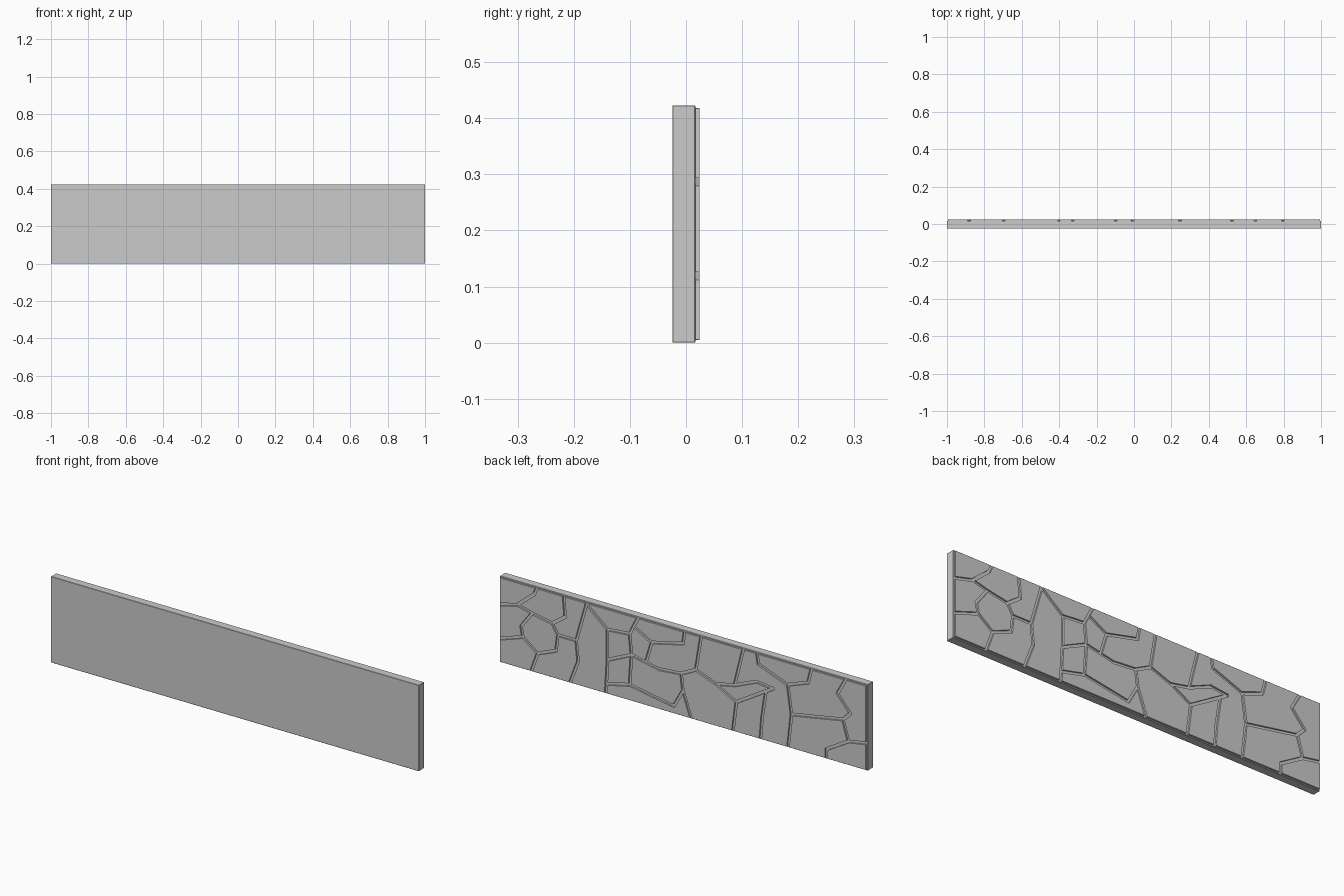
import bpy, bmesh
from mathutils import Vector

if "Cube" in bpy.data.objects:
    bpy.data.objects.remove(bpy.data.objects["Cube"])

HEIGHT, BACK, SLAB_BACK, FRONT = 0.423, 0.0245, 0.0165, -0.0245
GROOVE = 0.014

# cracks as (x, z) paths: ones that run to the top or bottom edge
edge_cracks = [
    [(.79, .43), (.81, .385), (.9, .31), (1.02, .28)],
    [(.83, -.01), (.79, .1), (.69, .14), (.68, .22), (.71, .27), (.82, .29)],
    [(.71, .27), (.64, .32), (.65, .43)],
    [(.52, .43), (.58, .22), (.57, .12), (.62, -.01)],
    [(.52, .41), (.41, .32), (.41, .17), (.42, -.01)],
    [(.41, .32), (.29, .33), (.24, .43)],
    [(.17, .32), (0, .36), (-.01, .43)],
    [(.01, .21), (-.07, .25), (-.1, .43)],
    [(0, .13), (-.05, -.01)],
    [(-.18, .21), (-.29, .15), (-.27, -.01)],
    [(-.4, .43), (-.41, .37), (-.57, .31), (-.59, .17), (-.57, -.01)],
    [(-.57, .31), (-.68, .35), (-.7, .43)],
]
# cracks between stones
cross_cracks = [
    [(.9, .31), (.82, .29), (.88, .21), (.87, .16), (1.02, .11)],
    [(.87, .16), (.79, .1)],
    [(.68, .22), (.58, .22)],
    [(.41, .17), (.28, .23), (.29, .33)],
    [(.42, .05), (.29, .08), (.28, .23)],
    [(.29, .08), (.05, .04), (0, .13), (.01, .21), (.13, .2), (.28, .23)],
    [(.2, .22), (.17, .32), (.26, .37)],
    [(-.07, .25), (-.18, .21), (-.28, .23), (-.33, .43)],
    [(-.28, .23), (-.4, .28), (-.49, .27), (-.29, .15)],
    [(-.45, .24), (-.43, .11), (-.42, -.01)],
    [(-.59, .17), (-.87, .22), (-.91, .26), (-.84, .34), (-.89, .43)],
    [(-.87, .22), (-.9, .12), (-1.02, .14)],
    [(-.9, .12), (-.78, .05), (-.78, -.01)],
]


def box(name, lo, hi, bevel=0):
    bm = bmesh.new()
    bmesh.ops.create_cube(bm, size=1)
    for v in bm.verts:
        v.co = [(a + b) / 2 + c * (b - a) for a, b, c in zip(lo, hi, v.co)]
    if bevel:
        bmesh.ops.bevel(bm, geom=bm.edges[:], offset=bevel, segments=1, affect='EDGES')
    return finish(name, bm)


def finish(name, bm):
    bmesh.ops.recalc_face_normals(bm, faces=bm.faces)
    mesh = bpy.data.meshes.new(name)
    bm.to_mesh(mesh)
    bm.free()
    obj = bpy.data.objects.new(name, mesh)
    bpy.context.collection.objects.link(obj)
    return obj


# backing slab and raised stone layer
box("slab", (-1, FRONT, 0), (1, SLAB_BACK, HEIGHT), 0.0015)
stones = box("stone_facing", (-.994, SLAB_BACK - .001, .005), (.994, BACK, .418), 0.0008)

# one prism per crack segment, ends stretched to fill the corners
bm = bmesh.new()
n = 0
for path in edge_cracks + cross_cracks:
    for p, q in zip(path, path[1:]):
        a, b = Vector(p), Vector(q)
        d = (b - a).normalized() * GROOVE / 2
        s = Vector((-d.y, d.x))
        a, b = a - d * .6, b + d * .6
        n += 1
        lo, hi = .008 - n * 1e-5, .035 + n * 1e-5
        ring = [a + s, b + s, b - s, a - s]
        low = [bm.verts.new((c.x, lo, c.y)) for c in ring]
        top = [bm.verts.new((c.x, hi, c.y)) for c in ring]
        bm.faces.new(low)
        bm.faces.new(top[::-1])
        for i in range(4):
            j = (i + 1) % 4
            bm.faces.new((low[j], low[i], top[i], top[j]))
cutter = finish("crack_cutter", bm)
cutter.hide_render = True

# carve the grooves between the stones
mod = stones.modifiers.new("cracks", 'BOOLEAN')
mod.operation = 'DIFFERENCE'
mod.solver = 'EXACT'
mod.use_self = True
mod.object = cutter
bpy.context.view_layer.objects.active = stones
stones.select_set(True)
bpy.ops.object.modifier_apply(modifier=mod.name)
bpy.data.objects.remove(cutter)
